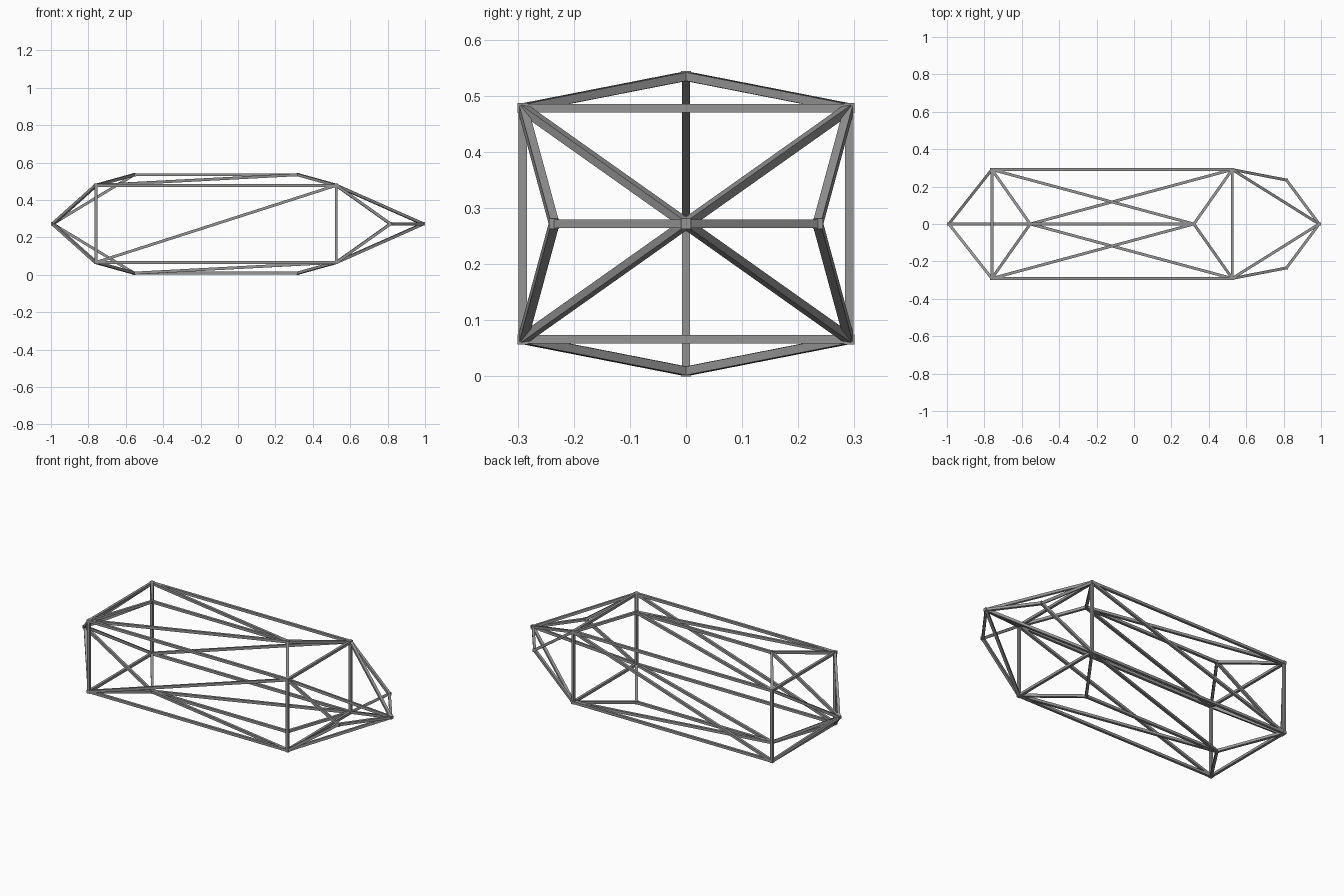
import bpy
import bmesh
from mathutils import Vector, Matrix

old = bpy.data.objects.get("Cube")
if old:
    bpy.data.objects.remove(old, do_unlink=True)

steel = bpy.data.materials.new("grey steel")
colour = (0.3, 0.3, 0.3, 1)
steel.diffuse_color = colour
steel.use_nodes = True
steel.node_tree.nodes["Principled BSDF"].inputs["Base Color"].default_value = colour

BAR = 0.015
MID = 0.272
HALF_H = 0.206
RIDGE = 0.263
SIDE = 0.291
REAR, FORE = -0.76, 0.525


def make_object(name, bm):
    mesh = bpy.data.meshes.new(name)
    bm.to_mesh(mesh)
    bm.free()
    mesh.materials.append(steel)
    obj = bpy.data.objects.new(name, mesh)
    bpy.context.collection.objects.link(obj)


def bars(name, pairs):
    """Square bars between pairs of joints."""
    bm = bmesh.new()
    for a, b in pairs:
        a, b = Vector(a), Vector(b)
        d = b - a
        turn = d.to_track_quat('Z', 'Y').to_matrix().to_4x4()
        size = Matrix.Diagonal((BAR, BAR, d.length, 1))
        bmesh.ops.create_cube(bm, size=1, matrix=Matrix.Translation((a + b) / 2) @ turn @ size)
    make_object(name, bm)


def corner(x, sy, sz):
    return (x, sy * SIDE, MID + sz * HALF_H)


def ridge(x, sz):
    return (x, 0, MID + sz * RIDGE)


signs = (-1, 1)
rear_tip, fore_tip = (-0.99, 0, MID), (0.99, 0, MID)
RIDGE_REAR, RIDGE_FORE = -0.555, 0.32

# Central box frame
frame = [(corner(REAR, y, z), corner(FORE, y, z)) for y in signs for z in signs]
for x in (REAR, FORE):
    frame += [(corner(x, y, -1), corner(x, y, 1)) for y in signs]
    frame += [(corner(x, -1, z), corner(x, 1, z)) for z in signs]
bars("box_frame", frame)

# Diagonal braces on the two sides
bars("side_braces", [(corner(REAR, y, -1), corner(FORE, y, 1)) for y in signs])

# Shallow ridges above and below the box
for name, z in (("lower_ridge", -1), ("upper_ridge", 1)):
    rear, fore = ridge(RIDGE_REAR, z), ridge(RIDGE_FORE, z)
    pairs = [(rear, fore), (rear_tip, rear)]
    for y in signs:
        pairs += [(rear, corner(REAR, y, z)), (fore, corner(FORE, y, z))]
        pairs.append((fore, corner(REAR, y, z)) if z > 0 else (rear, corner(FORE, y, z)))
    bars(name, pairs)

# Pointed ends
bars("rear_point", [(rear_tip, corner(REAR, y, z)) for y in signs for z in signs])
knees = {y: (0.815, y * 0.235, MID) for y in signs}
fore_bars = []
for y in signs:
    fore_bars.append((knees[y], fore_tip))
    for z in signs:
        fore_bars += [(fore_tip, corner(FORE, y, z)), (knees[y], corner(FORE, y, z))]
bars("fore_point", fore_bars)

# Small joint blocks
joints = [corner(x, y, z) for x in (REAR, FORE) for y in signs for z in signs]
joints += [ridge(x, z) for x in (RIDGE_REAR, RIDGE_FORE) for z in signs]
joints += [rear_tip, fore_tip, *knees.values()]
bm = bmesh.new()
for p in joints:
    bmesh.ops.create_cube(bm, size=0.018, matrix=Matrix.Translation(p))
make_object("joints", bm)
